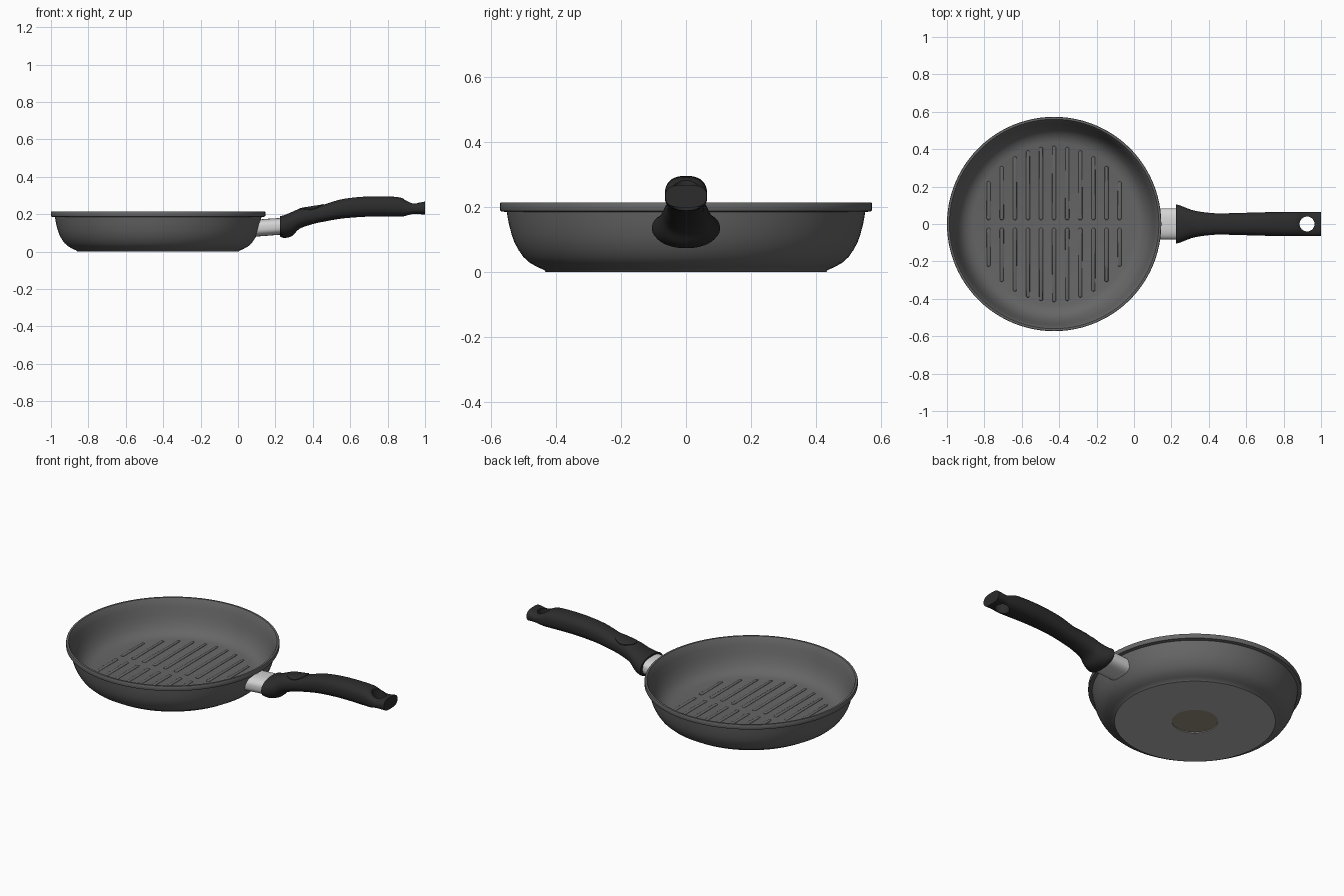
import bpy, bmesh, math
from mathutils import Vector

if "Cube" in bpy.data.objects:
    bpy.data.objects.remove(bpy.data.objects["Cube"])

CX = -0.427  # pan centre


def mat(name, c):
    m = bpy.data.materials.new(name)
    m.diffuse_color = (*c, 1)
    m.use_nodes = True
    m.node_tree.nodes["Principled BSDF"].inputs["Base Color"].default_value = m.diffuse_color
    return m


PAN = mat("pan_grey", (0.132, 0.132, 0.134))
BASE = mat("base_grey", (0.44, 0.44, 0.44))
BROWN = mat("base_disc_brown", (0.32, 0.275, 0.215))
BLACK = mat("handle_black", (0.025, 0.025, 0.026))
METAL = mat("bright_metal", (0.66, 0.66, 0.66))


def finish(bm, name, mats, angle=35):
    bmesh.ops.recalc_face_normals(bm, faces=bm.faces)
    me = bpy.data.meshes.new(name)
    bm.to_mesh(me)
    bm.free()
    ob = bpy.data.objects.new(name, me)
    bpy.context.collection.objects.link(ob)
    for m in mats:
        me.materials.append(m)
    smooth(ob, angle)
    return ob


def smooth(ob, angle=35):
    bpy.ops.object.select_all(action='DESELECT')
    ob.select_set(True)
    bpy.context.view_layer.objects.active = ob
    bpy.ops.object.shade_smooth_by_angle(angle=math.radians(angle))


def boolean(ob, cutters, op):
    """Apply one boolean per cutter, then delete the cutters."""
    for i, c in enumerate(cutters):
        c.hide_render = True
        m = ob.modifiers.new("cut%d" % i, 'BOOLEAN')
        m.operation, m.object, m.solver = op, c, 'EXACT'
    bpy.context.view_layer.update()
    dg = bpy.context.evaluated_depsgraph_get()
    me = bpy.data.meshes.new_from_object(ob.evaluated_get(dg))
    ob.modifiers.clear()
    ob.data = me
    for c in cutters:
        bpy.data.objects.remove(c)
    bpy.context.view_layer.update()
    smooth(ob)


def cyl(name, a, b, r, mats, sx=1.0, seg=40):
    """Cylinder from a to b; sx stretches along local x."""
    a, b = Vector(a), Vector(b)
    d = b - a
    bm = bmesh.new()
    bmesh.ops.create_cone(bm, cap_ends=True, segments=seg, radius1=r, radius2=r, depth=d.length)
    q = Vector((0, 0, 1)).rotation_difference(d)
    for v in bm.verts:
        v.co.x *= sx
        v.co = q @ v.co + (a + b) / 2
    return finish(bm, name, mats)


def bridge_rings(bm, rings):
    for r0, r1 in zip(rings, rings[1:]):
        n = len(r0)
        for i in range(n):
            j = (i + 1) % n
            bm.faces.new((r0[i], r0[j], r1[j], r1[i]))
    bm.faces.new(rings[0])
    bm.faces.new(rings[-1])


# --- pan body: lathed profile, recessed disc underneath ---
prof = [(0.124, 0.004), (0.124, 0), (0.432, 0), (0.437, 0.006), (0.456, 0.014), (0.481, 0.028),
        (0.501, 0.046), (0.516, 0.068), (0.528, 0.09), (0.537, 0.115), (0.546, 0.15),
        (0.552, 0.184), (0.571, 0.187), (0.573, 0.191), (0.573, 0.21), (0.571, 0.214),
        (0.560, 0.214), (0.557, 0.21), (0.543, 0.17), (0.532, 0.13), (0.519, 0.095),
        (0.503, 0.066), (0.484, 0.045), (0.46, 0.031), (0.435, 0.025)]
N = 96
bm = bmesh.new()
rings = [[bm.verts.new((CX + r * math.cos(2 * math.pi * i / N), r * math.sin(2 * math.pi * i / N), z))
          for i in range(N)] for r, z in prof]
bridge_rings(bm, rings)
for f in bm.faces:
    c = f.calc_center_median()
    if len(f.verts) == N and c.z < 0.01:
        f.material_index = 2
    elif c.z < 0.0025:
        f.material_index = 1
finish(bm, "pan_body", [PAN, BASE, BROWN])

# --- raised grill ribs, two rows ---
bm = bmesh.new()
for k in range(-5, 6):
    end = math.sqrt(0.418 ** 2 - (0.07 * k) ** 2)
    for s in (1, -1):
        g = bmesh.ops.create_uvsphere(bm, u_segments=12, v_segments=8, radius=1)
        for v in g['verts']:
            y = 0.032 + 0.011 * v.co.y
            if v.co.y > 1e-4:
                y += end - 0.044
            v.co = (CX + 0.07 * k + 0.011 * v.co.x, s * y, 0.025 + 0.005 * v.co.z)
finish(bm, "grill_ribs", [PAN], 80)

# --- handle: lofted rounded sections (x, z low, z high, half width, squareness) ---
ST = [(.225, .08, .19, .105, 2.2), (.25, .073, .196, .098, 2.2), (.29, .084, .213, .082, 2.2),
      (.33, .122, .229, .07, 2.3), (.40, .147, .241, .060, 2.4), (.46, .16, .252, .057, 2.4),
      (.56, .177, .281, .059, 2.4), (.70, .187, .295, .063, 2.4), (.85, .187, .292, .065, 2.5),
      (.90, .190, .274, .065, 2.7), (.94, .199, .259, .065, 2.8), (.97, .2, .262, .065, 2.8),
      (1.0, .198, .268, .064, 2.8)]


def catmull(p, steps=5):
    out = []
    for i in range(len(p) - 1):
        a, b, c, d = p[max(i - 1, 0)], p[i], p[i + 1], p[min(i + 2, len(p) - 1)]
        for s in range(steps):
            t = s / steps
            out.append([0.5 * (2 * B + (C - A) * t + (2 * A - 5 * B + 4 * C - D) * t * t
                               + (3 * B - A - 3 * C + D) * t ** 3) for A, B, C, D in zip(a, b, c, d)])
    return out + [list(p[-1])]


def section(x, lo, hi, w, n, seg=40):
    pts = []
    for i in range(seg):
        a = 2 * math.pi * (i + 0.5) / seg
        c, s = math.cos(a), math.sin(a)
        pts.append((x, math.copysign(abs(c) ** (2 / n), c) * w,
                    (lo + hi) / 2 + math.copysign(abs(s) ** (2 / n), s) * (hi - lo) / 2))
    return pts


def loft(name, grow=0.0):
    bm = bmesh.new()
    bridge_rings(bm, [[bm.verts.new(p) for p in section(x, lo - grow, hi + grow, w + grow, n)]
                      for x, lo, hi, w, n in catmull(ST)])
    return finish(bm, name, [BLACK])


# hanging hole through the end and screw recess under the flare
handle = loft("handle")
boolean(handle, [cyl("hang_hole_cutter", (0.925, 0, 0.1), (0.925, 0, 0.4), 0.04, [BLACK]),
                 cyl("screw_recess_cutter", (0.27, 0, 0.124), (0.43, 0, 0.11), 0.04, [BLACK])],
        'DIFFERENCE')

# --- oval thumb pad following the handle top ---
pad = loft("thumb_pad", 0.003)
boolean(pad, [cyl("pad_cutter", (0.393, 0, 0.2), (0.393, 0, 0.4), 0.05, [BLACK], 1.28)], 'INTERSECT')

# --- metal neck between pan and handle, end shaped to the pan wall ---
bm = bmesh.new()
rings = []
for k, x in enumerate((0.109, 0.15, 0.2, 0.25)):
    ring = []
    for _, y, z in section(x, 0.08 + 0.004 * k, 0.172 + 0.003 * k, 0.084, 2.8):
        if k == 0:  # follow the outer wall, just inside it
            r = 0.518 + (z - 0.08) * 0.3
            ring.append(bm.verts.new((CX + math.sqrt(r * r - y * y), y, z)))
        else:
            ring.append(bm.verts.new((x, y, z)))
    rings.append(ring)
# flat end cap would cut across the curved wall, so only the far end is capped
for r0, r1 in zip(rings, rings[1:]):
    for i in range(len(r0)):
        j = (i + 1) % len(r0)
        bm.faces.new((r0[i], r0[j], r1[j], r1[i]))
bm.faces.new(rings[-1])
finish(bm, "metal_neck", [METAL])

# --- screw in the handle recess, with a slot ---
cyl("screw", (0.26, 0, 0.122), (0.29, 0, 0.12), 0.018, [METAL], seg=24)
cyl("screw_slot", (0.28, 0, 0.1205), (0.291, 0, 0.12), 0.0025, [BLACK], 4.5, seg=16)
